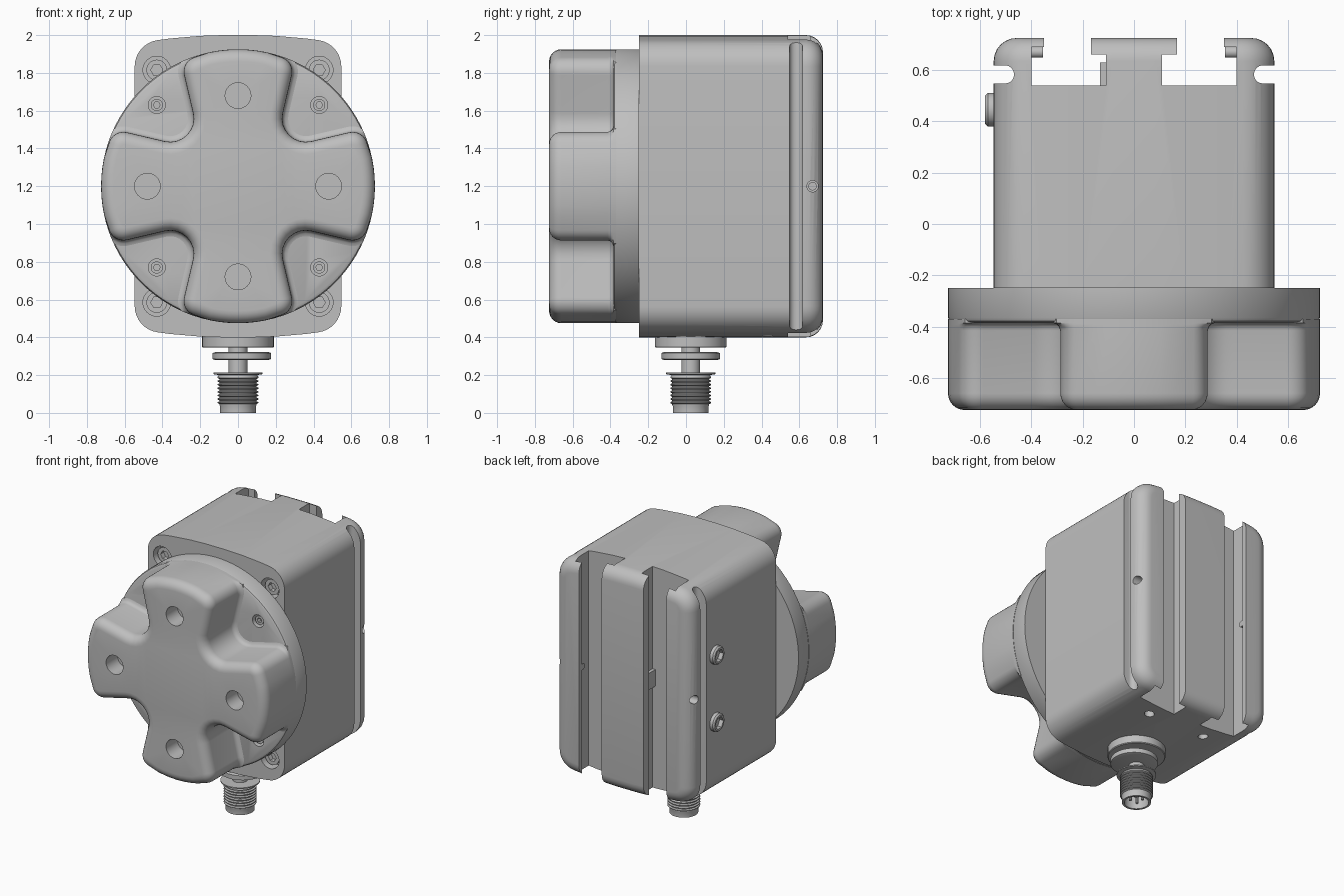
import bpy, bmesh
from math import sin, cos, tan, pi, radians
from mathutils import Vector

cube = bpy.data.objects.get("Cube")
if cube:
    bpy.data.objects.remove(cube, do_unlink=True)

grey = bpy.data.materials.new("plain grey")
grey.use_nodes = True
tone = (0.52, 0.52, 0.52, 1)
grey.diffuse_color = tone
grey.node_tree.nodes["Principled BSDF"].inputs["Base Color"].default_value = tone

MID = 1.2     # height of the housing centre
KNOB = 0.725  # knob radius

# Each axis maps an outline point (u, v) and a distance h along the axis
AXES = {"x": lambda u, v, h: (h, u, v),
        "y": lambda u, v, h: (u, h, v),
        "z": lambda u, v, h: (u, v, h)}


def circle(r, centre=(0, 0), n=40):
    return [Vector((centre[0] + r * cos(2 * pi * i / n), centre[1] + r * sin(2 * pi * i / n)))
            for i in range(n)]


def rounded(corners, n=8):
    """Counter-clockwise polygon from (u, v, radius) corners."""
    out = []
    for i, (u, v, r) in enumerate(corners):
        p = Vector((u, v))
        if not r:
            out.append(p)
            continue
        a = (Vector(corners[i - 1][:2]) - p).normalized()
        b = (Vector(corners[(i + 1) % len(corners)][:2]) - p).normalized()
        half = a.angle(b) / 2
        centre = p + (a + b).normalized() * (r / sin(half))
        start = p + a * (r / tan(half)) - centre
        end = p + b * (r / tan(half)) - centre
        sweep = start.angle(end)
        for k in range(n + 1):
            t = k / n
            out.append(centre + (start * sin((1 - t) * sweep) + end * sin(t * sweep)) / sin(sweep))
    return out


def grow(points, d, limit=None):
    """Offset an outline outwards by d, kept within a radius about the middle."""
    out = []
    for i, p in enumerate(points):
        e1 = (p - points[i - 1]).normalized()
        e2 = (points[(i + 1) % len(points)] - p).normalized()
        n = Vector((e1.y + e2.y, -e1.x - e2.x)).normalized()
        q = p + n * (d / max(0.3, n.dot(Vector((e1.y, -e1.x)))))
        if limit and q.length > limit:
            q = q.normalized() * limit
        out.append(q)
    return out


def bridge(bm, a, b):
    for i in range(len(a)):
        bm.faces.new((a[i - 1], a[i], b[i], b[i - 1]))


def loft(name, outline, rings, axis="y", lift=0, limit=None, holes=()):
    """Solid through offset copies of an outline; rings hold (offset, distance).
    Holes are (outline, depth) pockets sunk into the last cap."""
    bm = bmesh.new()

    def ring(points, h):
        return [bm.verts.new(Vector(AXES[axis](p.x, p.y, h)) + Vector((0, 0, lift)))
                for p in points]

    loops = [ring(grow(outline, d, limit), h) for d, h in rings]
    for a, b in zip(loops, loops[1:]):
        bridge(bm, a, b)
    bm.faces.new(loops[0])
    if holes:
        end = rings[-1][1]
        rims = [loops[-1]]
        for points, depth in holes:
            rims.append(ring(points, end))
            floor = ring(points, end + depth)
            bridge(bm, rims[-1], floor)
            bm.faces.new(floor)
        edges = [bm.edges.get((r[i - 1], r[i])) for r in rims for i in range(len(r))]
        bmesh.ops.triangle_fill(bm, use_beauty=True, edges=edges,
                                normal=Vector(AXES[axis](0, 0, -1)))
    else:
        bm.faces.new(loops[-1])
    bmesh.ops.recalc_face_normals(bm, faces=bm.faces)
    mesh = bpy.data.meshes.new(name)
    bm.to_mesh(mesh)
    bm.free()
    obj = bpy.data.objects.new(name, mesh)
    bpy.context.collection.objects.link(obj)
    mesh.materials.append(grey)
    return obj


def rod(name, r, centre, h0, h1, axis="y", n=32):
    return loft(name, circle(r, centre, n), [(0, h0), (0, h1)], axis)


def activate(obj):
    bpy.ops.object.select_all(action="DESELECT")
    obj.select_set(True)
    bpy.context.view_layer.objects.active = obj


def cut(obj, *cutters):
    for c in cutters:
        activate(obj)
        m = obj.modifiers.new("cut", "BOOLEAN")
        m.operation, m.solver, m.object = "DIFFERENCE", "EXACT", c
        bpy.ops.object.modifier_apply(modifier=m.name)
        bpy.data.objects.remove(c, do_unlink=True)


def mirrored(points, s):
    """Mirror corners across the middle, keeping their winding."""
    return points if s > 0 else [(-p[0],) + tuple(p[1:]) for p in reversed(points)]


def round_edge(r, h, direction, n=6):
    """Rings for a rounded end finishing at distance h."""
    return [(-r + r * cos(k * pi / 2 / n), h - direction * r * (1 - sin(k * pi / 2 / n)))
            for k in range(n + 1)]


SIDES = (1, -1)
QUADS = [(sx, sz) for sx in SIDES for sz in SIDES]

# Housing: slightly bowed box with a rounded back
quarter = [(0.547, 0.757, 0.14), (0.36, 0.782, 0), (0.2, 0.796, 0), (0.08, 0.8, 0)]
top = quarter + mirrored(quarter, -1)
outline = rounded(top + [(-u, -v, r) for u, v, r in top])
housing = loft("housing", outline, [(0, -0.25)] + round_edge(0.09, 0.725, 1), lift=MID)

# Back channels with undercut lips, side slots, pin holes and drain holes
channel = [(0.11, 0.54, 0), (0.40, 0.54, 0), (0.40, 0.69, 0), (0.35, 0.69, 0),
           (0.35, 0.8, 0), (0.167, 0.8, 0), (0.167, 0.66, 0), (0.11, 0.66, 0)]
slot = [(0.468, 0.548, 0.034), (0.65, 0.548, 0), (0.65, 0.618, 0), (0.468, 0.618, 0.034)]
for s in SIDES:
    for shape in (channel, slot):
        cut(housing, loft("cutter", rounded(mirrored(shape, s)), [(0, 0.2), (0, 2.2)], "z"))
    cut(housing, rod("cutter", 0.03, (0.67, MID), s * 0.42, s * 0.7, "x"),
        rod("cutter", 0.033, (s * 0.23, 0.43), 0.3, 0.5, "z"))

# Corner screws of the housing
for sx, sz in QUADS:
    c = (sx * 0.43, MID + sz * 0.615)
    cut(housing, rod("cutter", 0.073, c, -0.3, -0.17))
    screw = rod("corner_screw", 0.055, c, -0.15, -0.225)
    cut(screw, rod("cutter", 0.032, c, -0.3, -0.19, n=6))

# Knob base disc with four rim screws
disc = loft("knob_disc", circle(KNOB, n=96), [(0, -0.25), (0, -0.365), (-0.006, -0.378),
                                              (-0.02, -0.385)], lift=MID)
for sx, sz in QUADS:
    c = (sx * 0.43, MID + sz * 0.43)
    cut(disc, rod("cutter", 0.045, c, -0.5, -0.32))
    rim = rod("rim_screw", 0.032, c, -0.3, -0.37)
    cut(rim, rod("cutter", 0.018, c, -0.5, -0.34, n=6))

# Four-lobed grip, one lobe and one hollow per quarter turn
corners = []
for q in range(4):
    turn = q * pi / 2
    for k in (0, 3, 4, 5, 6, 7, 8, 9, 12):
        a = radians(-24.6 + 4.1 * k) + turn
        corners.append((KNOB * cos(a), KNOB * sin(a), 0.08 if k in (0, 12) else 0))
    corners.append((0.272 * cos(turn + pi / 4), 0.272 * sin(turn + pi / 4), 0.124))
bores = [(circle(0.068, c), 0.13) for c in ((0.48, 0), (-0.48, 0), (0, 0.48), (0, -0.48))]
loft("knob_grip", rounded(corners),
     [(0.03, -0.37), (0.03, -0.385), (0.015, -0.39), (0.005, -0.4), (0, -0.415)]
     + round_edge(0.065, -0.725, -1), lift=MID, limit=KNOB, holes=bores)

# Side plugs with sockets
for s in SIDES:
    c = (0.445, MID + s * 0.243)
    plug = loft("side_plug", circle(0.065, c), [(0, -0.5), (0, -0.57), (-0.01, -0.58)], "x")
    cut(plug, rod("cutter", 0.045, c, -0.7, -0.55, "x", n=6))

# Clamp pins under the lips and the small stop beside the rib
for s in SIDES:
    rod("clamp_pin", 0.022, (0.67, MID), s * 0.355, s * 0.45, "x")
stop = [(-0.133, 0.53, 0), (-0.1, 0.53, 0), (-0.1, 0.63, 0), (-0.133, 0.63, 0)]
loft("channel_stop", rounded(stop), [(0, 1.14), (0, 1.26)], "z")


# Cable connector below the housing
def turned(name, profile, x=0, n=40):
    """Turned part from (radius, height) pairs."""
    r = profile[0][0]
    return loft(name, circle(r, (x, 0.025), n), [(p - r, h) for p, h in profile], "z")


turned("connector_flange", [(0.19, 0.42), (0.19, 0.35), (0.185, 0.345)])
turned("connector_nut", [(0.14, 0.322), (0.155, 0.317), (0.155, 0.285), (0.14, 0.28)], 0.02)
turned("connector_core", [(0.05, 0.36), (0.05, 0.18)])
turned("connector_collar", [(0.13, 0.213), (0.13, 0.205), (0.1, 0.2)])
thread = [(0.1, 0.203)]
for i in range(8):
    h = 0.19 - i * 0.019
    thread += [(0.108, h), (0.108, h - 0.005), (0.098, h - 0.01), (0.098, h - 0.014)]
turned("connector_thread", thread + [(0.095, 0.035), (0.095, 0), (0.08, 0), (0.08, 0.09)])
for i in range(4):
    a = pi / 4 + i * pi / 2
    rod("contact_pin", 0.01, (0.04 * cos(a), 0.025 + 0.04 * sin(a)), 0.02, 0.1, "z", 10)

for obj in bpy.context.scene.objects:
    if obj.type == "MESH":
        activate(obj)
        bpy.ops.object.shade_smooth_by_angle(angle=radians(32))
